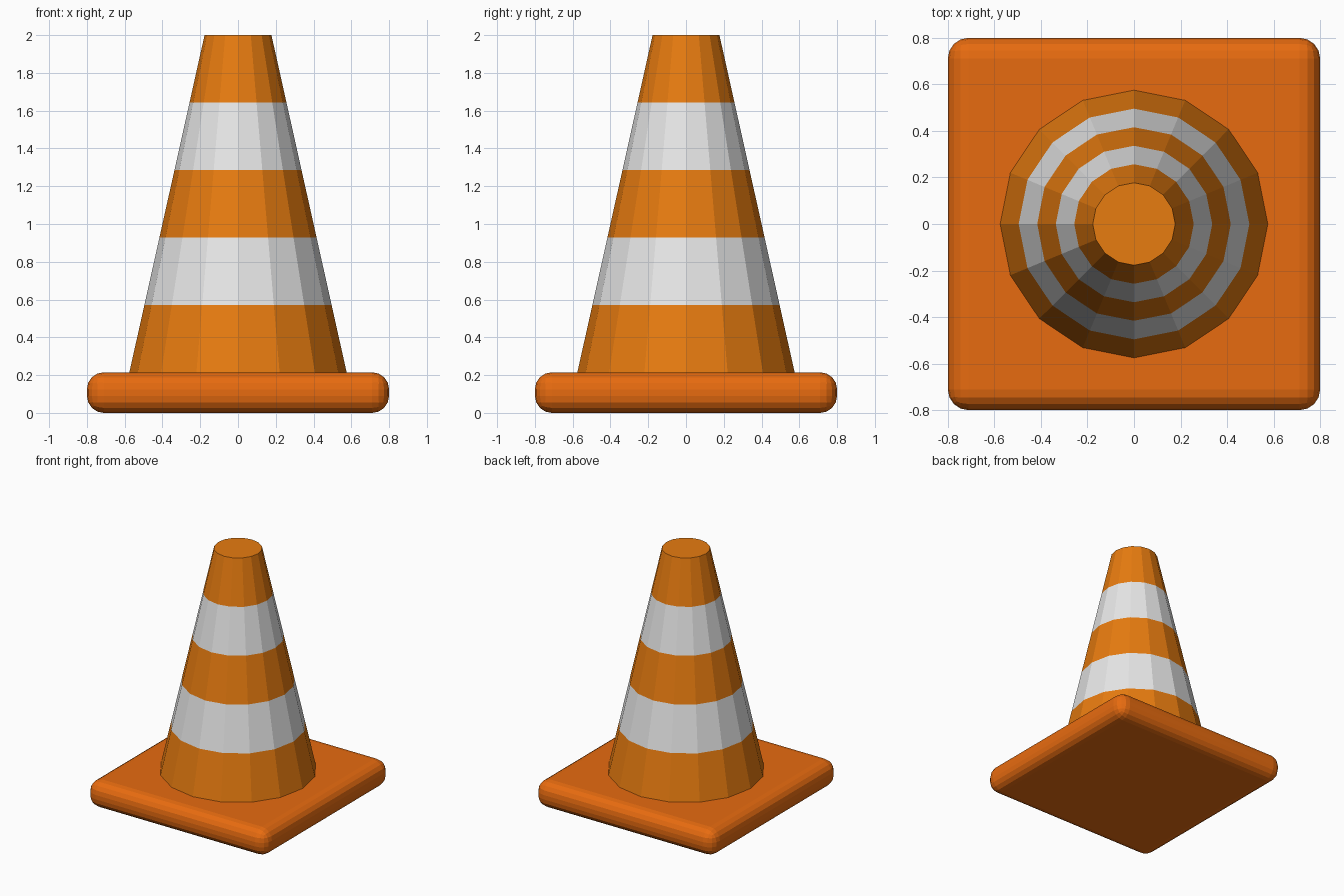
import bpy
import bmesh
from math import cos, sin, tau

cube = bpy.data.objects.get("Cube")
if cube:
    bpy.data.objects.remove(cube, do_unlink=True)


def make_material(name, rgb):
    mat = bpy.data.materials.new(name)
    mat.use_nodes = True
    mat.diffuse_color = (*rgb, 1)
    mat.node_tree.nodes["Principled BSDF"].inputs["Base Color"].default_value = (*rgb, 1)
    return mat


def make_object(name, bm, materials):
    bmesh.ops.recalc_face_normals(bm, faces=bm.faces)
    mesh = bpy.data.meshes.new(name)
    bm.to_mesh(mesh)
    bm.free()
    for mat in materials:
        mesh.materials.append(mat)
    obj = bpy.data.objects.new(name, mesh)
    bpy.context.collection.objects.link(obj)
    return obj


cone_orange = make_material("cone orange", (0.8, 0.2, 0.005))
stripe_white = make_material("stripe white", (0.8, 0.8, 0.8))
base_orange = make_material("base orange", (0.8, 0.147, 0.005))

BASE_WIDTH, BASE_HEIGHT = 1.6, 0.215
CONE_TOP, BOTTOM_RADIUS, TOP_RADIUS = 2.0, 0.575, 0.177
SIDES, BANDS = 16, 5

# Square base with rounded edges
bm = bmesh.new()
bmesh.ops.create_cube(bm, size=1)
bmesh.ops.scale(bm, vec=(BASE_WIDTH, BASE_WIDTH, BASE_HEIGHT), verts=bm.verts)
bmesh.ops.translate(bm, vec=(0, 0, BASE_HEIGHT / 2), verts=bm.verts)
base = make_object("base", bm, [base_orange])
bevel = base.modifiers.new("rounded edges", "BEVEL")
bevel.width = 0.09
bevel.segments = 4

# Tapered cone body, split into equal bands of alternating colour
bm = bmesh.new()
rings = []
for level in range(BANDS + 1):
    t = level / BANDS
    radius = BOTTOM_RADIUS + (TOP_RADIUS - BOTTOM_RADIUS) * t
    z = BASE_HEIGHT + (CONE_TOP - BASE_HEIGHT) * t
    rings.append([bm.verts.new((radius * cos(tau * i / SIDES),
                                radius * sin(tau * i / SIDES), z))
                  for i in range(SIDES)])
for band, (low, high) in enumerate(zip(rings, rings[1:])):
    for i in range(SIDES):
        j = (i + 1) % SIDES
        face = bm.faces.new((low[i], low[j], high[j], high[i]))
        face.material_index = band % 2
bm.faces.new(rings[0])
bm.faces.new(rings[-1])
make_object("cone_body", bm, [cone_orange, stripe_white])
